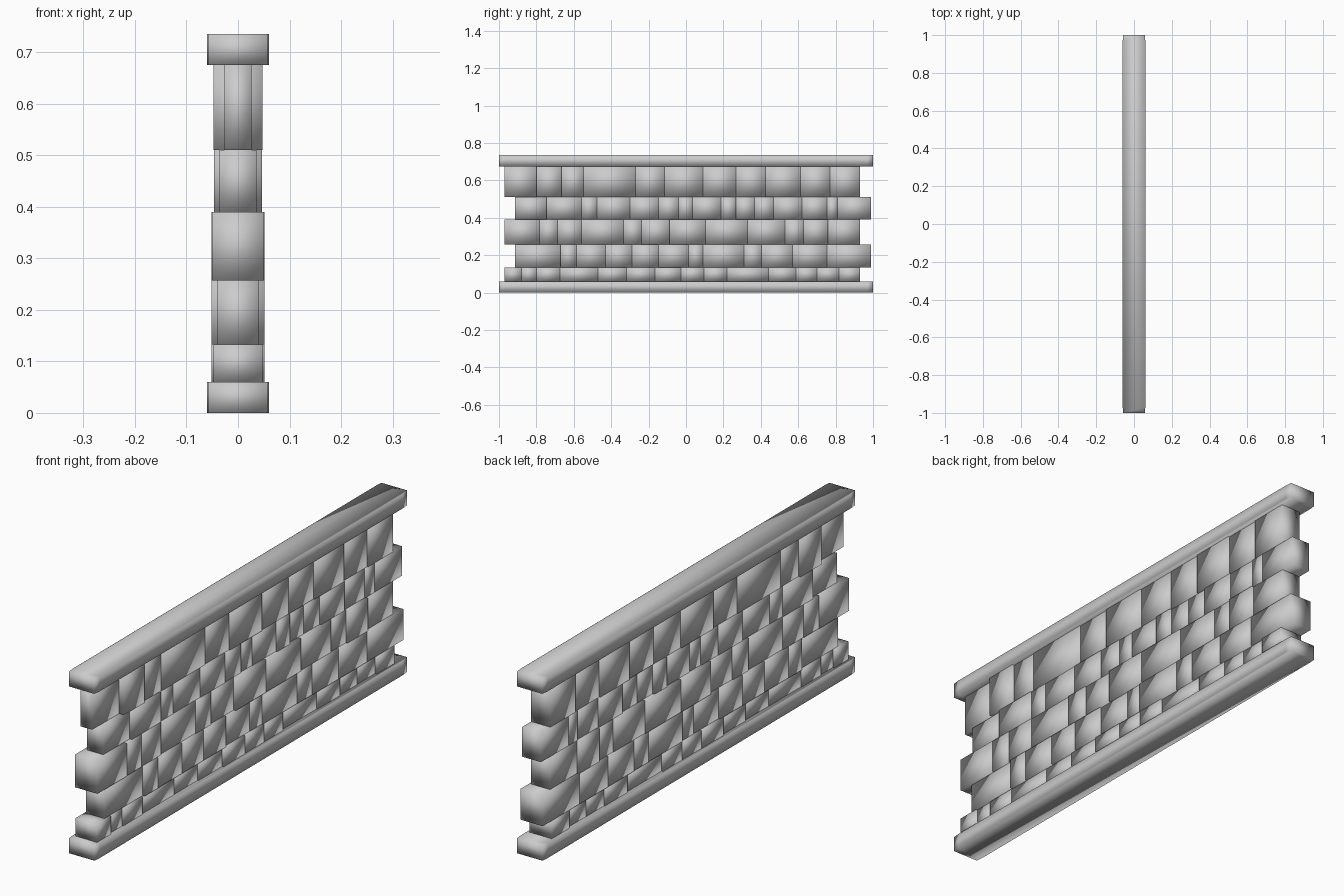
import bpy, bmesh, random

if "Cube" in bpy.data.objects:
    bpy.data.objects.remove(bpy.data.objects["Cube"])

random.seed(4)


def prism(name, outline, z0, z1):
    """Extrude an x/y outline between two heights, shaded smooth."""
    bm = bmesh.new()
    base = bm.faces.new([bm.verts.new((x, y, z0)) for x, y in outline])
    ext = bmesh.ops.extrude_face_region(bm, geom=[base])
    for v in ext["geom"]:
        if isinstance(v, bmesh.types.BMVert):
            v.co.z = z1
    bmesh.ops.recalc_face_normals(bm, faces=bm.faces)
    for f in bm.faces:
        f.smooth = True
    mesh = bpy.data.meshes.new(name)
    bm.to_mesh(mesh)
    bm.free()
    obj = bpy.data.objects.new(name, mesh)
    bpy.context.collection.objects.link(obj)
    return obj


def box(name, hx, y0, y1, z0, z1):
    return prism(name, [(-hx, y0), (hx, y0), (hx, y1), (-hx, y1)], z0, z1)


# Base and coping slabs, very slightly narrowed at the ends
half = [(0.057, -1.0), (0.06, -0.97), (0.06, 0.97), (0.057, 1.0)]
slab = half + [(-x, y) for x, y in reversed(half)]
prism("base_slab", slab, 0.0, 0.06)
prism("coping_slab", slab, 0.675, 0.735)

# Stone courses: bottom, top, half depth of first and last stone, max depth, joints
courses = [
    (0.06, 0.133, 0.048, 0.050, 0.052,
     [-.97, -.88, -.80, -.675, -.47, -.317, -.167, -.028, .095, .218, .442, .587, .70, .817, .93]),
    (0.133, 0.257, 0.041, 0.050, 0.052,
     [-.913, -.67, -.585, -.43, -.29, -.146, .014, .09, .309, .405, .57, .753, .988]),
    (0.257, 0.39, 0.050, 0.042, 0.052,
     [-.97, -.782, -.686, -.558, -.333, -.237, -.087, .105, .33, .528, .627, .758, .93]),
    (0.39, 0.51, 0.036, 0.042, 0.048,
     [-.913, -.745, -.558, -.477, -.30, -.146, -.04, .035, .186, .266, .367, .469, .619, .753, .811, .988]),
    (0.51, 0.675, 0.026, 0.044, 0.048,
     [-.97, -.798, -.665, -.547, -.27, -.114, .09, .266, .426, .613, .769, .93]),
]
for row, (z0, z1, first, last, deepest, joints) in enumerate(courses, 1):
    count = len(joints) - 1
    for i in range(count):
        hx = random.uniform(deepest - 0.012, deepest)
        if i == 0:
            hx = first
        elif i == count - 1:
            hx = last
        box(f"stone_row{row}_{i + 1}", hx, joints[i], joints[i + 1], z0, z1)
